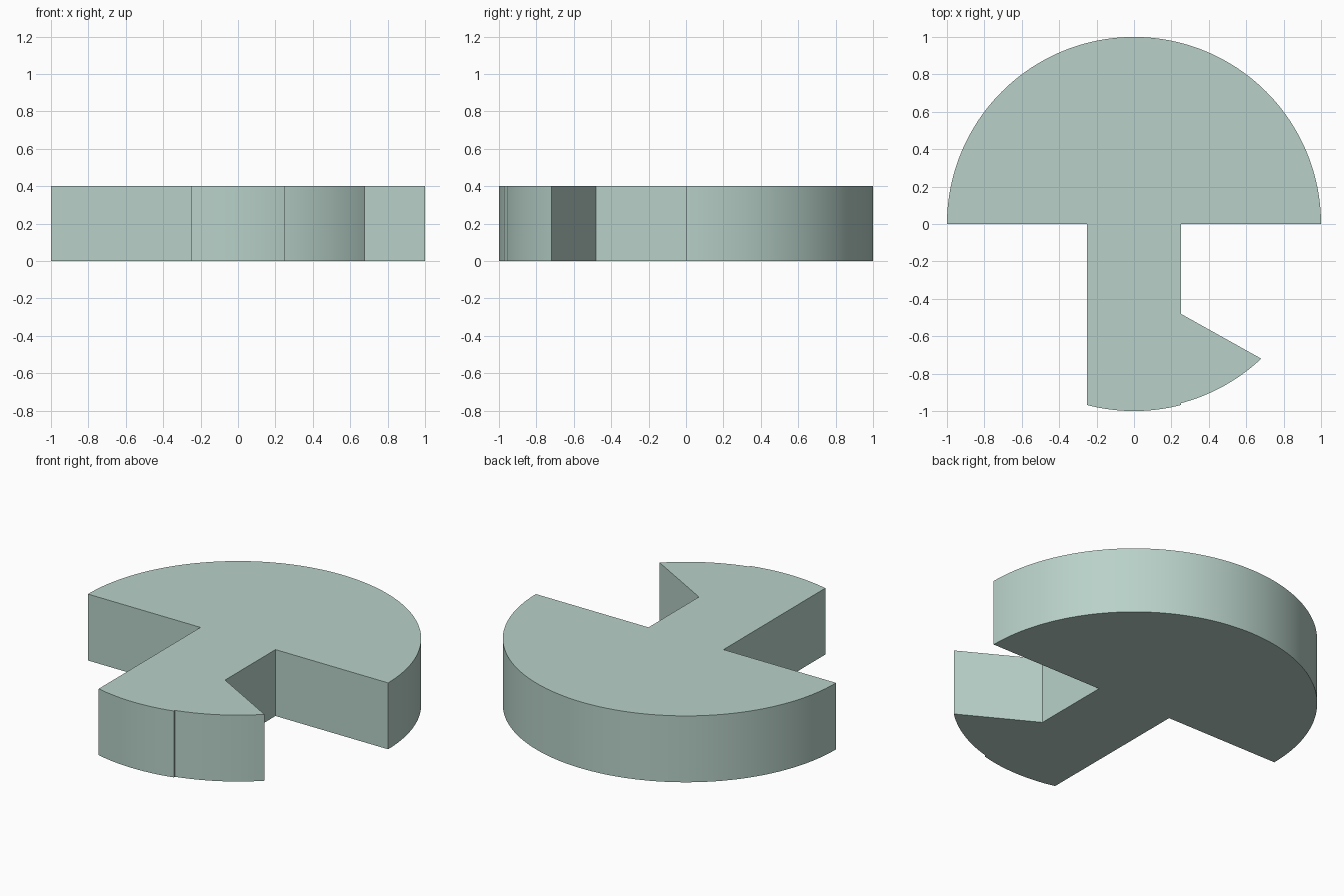
import bpy, bmesh
from math import sin, cos, pi, atan2, radians

if "Cube" in bpy.data.objects:
    bpy.data.objects.remove(bpy.data.objects["Cube"])


def arc(r, a0, a1, n):
    return [(r * cos(a0 + (a1 - a0) * i / n), r * sin(a0 + (a1 - a0) * i / n))
            for i in range(n + 1)]


HEIGHT = 0.4
STEM = 0.25                                   # half width of the stem
TIP = (0.68, -0.72)                           # point of the hook
y_end = -(1 - STEM ** 2) ** 0.5
a_end = atan2(y_end, STEM)
r_hook = (TIP[0] ** 2 + TIP[1] ** 2) ** 0.5   # hook rim sits slightly inside
y_hook = -(r_hook ** 2 - STEM ** 2) ** 0.5

# Outline: half disc, stem with rounded end, hook on the right
outline = arc(1.0, 0, pi, 96)
outline += [(-STEM, 0)]
outline += arc(1.0, -pi - a_end, a_end, 16)
outline += arc(r_hook, atan2(y_hook, STEM), atan2(TIP[1], TIP[0]), 16)
outline += [(STEM, -0.48), (STEM, 0)]

# Extruded plate
bm = bmesh.new()
base = bm.faces.new([bm.verts.new((x, y, 0)) for x, y in outline])
geom = bmesh.ops.extrude_face_region(bm, geom=[base], use_keep_orig=True)["geom"]
for v in geom:
    if isinstance(v, bmesh.types.BMVert):
        v.co.z = HEIGHT
bmesh.ops.recalc_face_normals(bm, faces=bm.faces)
mesh = bpy.data.meshes.new("cut_disc")
bm.to_mesh(mesh)
bm.free()
disc = bpy.data.objects.new("cut_disc", mesh)
bpy.context.collection.objects.link(disc)

mat = bpy.data.materials.new("pale_green")
mat.diffuse_color = (0.48, 0.64, 0.58, 1)
mat.use_nodes = True
mat.node_tree.nodes["Principled BSDF"].inputs["Base Color"].default_value = mat.diffuse_color
mesh.materials.append(mat)

bpy.context.view_layer.objects.active = disc
disc.select_set(True)
bpy.ops.object.shade_smooth_by_angle(angle=radians(30))
